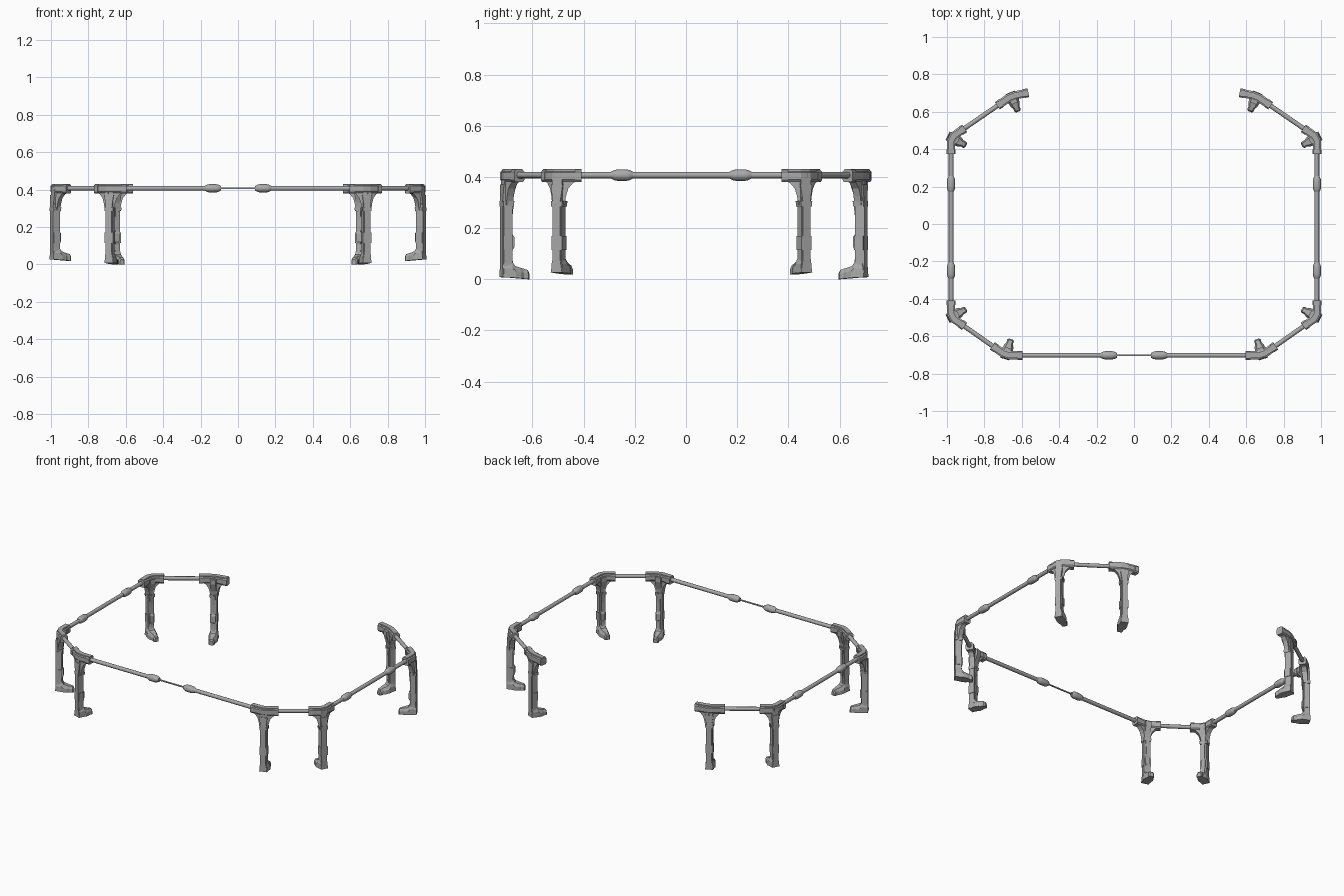
import bpy, bmesh, math
from mathutils import Vector

cube = bpy.data.objects.get("Cube")
if cube:
    bpy.data.objects.remove(cube, do_unlink=True)

metal = bpy.data.materials.new("grey_metal")
metal.use_nodes = True
GREY = (0.4, 0.4, 0.4, 1)
metal.diffuse_color = GREY
metal.node_tree.nodes["Principled BSDF"].inputs["Base Color"].default_value = GREY

UP = Vector((0, 0, 1))
RAIL_Z = 0.407


def loft(name, rings, smooth=False):
    """Skin a row of equal rings and close both ends."""
    bm = bmesh.new()
    rows = [[bm.verts.new(p) for p in ring] for ring in rings]
    n = len(rows[0])
    for a, b in zip(rows, rows[1:]):
        for i in range(n):
            j = (i + 1) % n
            bm.faces.new((a[i], a[j], b[j], b[i]))
    bm.faces.new(rows[0])
    bm.faces.new(rows[-1])
    bmesh.ops.recalc_face_normals(bm, faces=bm.faces)
    mesh = bpy.data.meshes.new(name)
    bm.to_mesh(mesh)
    bm.free()
    mesh.materials.append(metal)
    obj = bpy.data.objects.new(name, mesh)
    bpy.context.collection.objects.link(obj)
    if smooth:
        bpy.ops.object.select_all(action='DESELECT')
        bpy.context.view_layer.objects.active = obj
        obj.select_set(True)
        bpy.ops.object.shade_smooth_by_angle(angle=math.radians(35))
    return obj


def lathe(name, start, along, profile, sides=12):
    """Round solid: profile holds (distance along, radius)."""
    side = along.cross(UP)
    angles = [math.tau * i / sides for i in range(sides)]
    loft(name, [[start + along * s + (side * math.cos(a) + UP * math.sin(a)) * r
                 for a in angles] for s, r in profile], True)


def prism(name, origin, along, profile, half):
    """Upright profile of (distance along, z), extruded sideways."""
    side = along.cross(UP)
    loft(name, [[origin + along * s + UP * z + side * w for s, z in profile]
                for w in (-half, half)])


def sweep(name, path, section):
    """Mitred sweep of a (sideways, z) section along a level path."""
    rings = []
    for i, p in enumerate(path):
        before = (p - path[i - 1]).normalized() if i else None
        after = (path[i + 1] - p).normalized() if i + 1 < len(path) else None
        before, after = before or after, after or before
        mid = (before + after).normalized()
        side = mid.cross(UP) / mid.dot(before)
        rings.append([p + side * w + UP * z for w, z in section])
    loft(name, rings)


def mirrored(half):
    """Full symmetric outline from its right half, listed bottom to top."""
    return half + [(-w, z) for w, z in reversed(half)]


CAP = mirrored([(0.016, 0.383), (0.022, 0.39), (0.022, 0.418), (0.015, 0.422), (0.015, 0.431)])
SLEEVE = mirrored([(0.018, 0.38), (0.024, 0.388), (0.024, 0.42), (0.017, 0.427)])
GUSSET = [(0, 0.42), (0.08, 0.42), (0.08, 0.388), (0.055, 0.376),
          (0.037, 0.355), (0.028, 0.325), (0.022, 0.29), (0, 0.29)]
BRACKET = [(0, 0.415), (0.042, 0.415), (0.042, 0.385), (0.034, 0.36), (0.024, 0.33), (0.018, 0.29), (0, 0.29)]


def post(label, corner, u1, u2, base, reach):
    inward = (u1 + u2).normalized()
    across = inward.cross(UP)

    def block(name, levels):
        """Stack of rectangles: z, outer edge, inner edge, half width."""
        loft(label + name, [[corner + inward * r + across * w + UP * z
                             for r, w in ((r0, -h), (r1, -h), (r1, h), (r0, h))]
                            for z, r0, r1, h in levels])

    # bent cap with end sleeves and curved gussets
    sweep(label + "_cap", [corner + u1 * reach, corner + u1 * 0.018,
                           corner + u2 * 0.018, corner + u2 * reach], CAP)
    for name, u in (("_first", u1), ("_second", u2)):
        sweep(label + name + "_sleeve", [corner + u * (reach - 0.025), corner + u * reach], SLEEVE)
        prism(label + name + "_gusset", corner, u, GUSSET, 0.016)
    prism(label + "_inner_bracket", corner, inward, BRACKET, 0.018)

    # leg core, raised outer plate, collars and inner knob
    block("_leg", [(base + 0.01, -0.016, 0.02, 0.023), (base + 0.07, -0.016, 0.018, 0.02),
                   (0.3, -0.016, 0.018, 0.02), (0.4, -0.014, 0.02, 0.022)])
    block("_outer_plate", [(base + 0.008, -0.021, -0.014, 0.025), (base + 0.06, -0.021, -0.014, 0.016),
                           (0.3, -0.021, -0.014, 0.016), (0.37, -0.018, -0.012, 0.026)])
    block("_upper_collar", [(0.285, -0.02, 0.023, 0.023), (0.305, -0.02, 0.025, 0.025)])
    block("_lower_collar", [(0.115, -0.019, 0.02, 0.023), (0.17, -0.019, 0.02, 0.023)])
    block("_inner_knob", [(0.11, 0.01, 0.02, 0.009), (0.125, 0.01, 0.028, 0.014),
                          (0.165, 0.01, 0.028, 0.014), (0.18, 0.01, 0.02, 0.009)])
    block("_inner_rib", [(base + 0.05, 0.01, 0.025, 0.01), (0.1, 0.01, 0.021, 0.008),
                         (0.24, 0.01, 0.022, 0.008), (0.3, 0.01, 0.027, 0.012)])

    # foot tapering inward to a narrow toe: reach, half width, height
    rings = []
    for r, h, top in ((-0.018, 0.023, 0.07), (0.018, 0.028, 0.07), (0.03, 0.03, 0.052),
                      (0.052, 0.026, 0.045), (0.066, 0.018, 0.042),
                      (0.084, 0.018, 0.036), (0.091, 0.012, 0.026)):
        low = base + 0.008 * (1 - max(r, 0) / 0.091)
        rings.append([corner + inward * r + across * w + UP * z for w, z in (
            (-h, low), (h, low), (h, base + top * 0.6), (h * 0.6, base + top),
            (-h * 0.6, base + top), (-h, base + top * 0.6))])
    loft(label + "_foot", rings)


def rail(name, a, b, radius=0.0125):
    a, b = a + UP * RAIL_Z, b + UP * RAIL_Z
    lathe(name, a, (b - a).normalized(), [(0, radius), ((b - a).length, radius)])


def coupling(name, centre, along):
    lathe(name, centre + UP * RAIL_Z - along * 0.043, along,
          [(0, 0.013), (0.014, 0.02), (0.024, 0.022), (0.062, 0.022), (0.072, 0.02), (0.086, 0.013)])


X, Y = Vector((1, 0, 0)), Vector((0, 1, 0))

for sx, tag in ((1, "left"), (-1, "right")):
    front = Vector((sx * 0.685, -0.702, 0))
    side_front = Vector((sx * 0.978, -0.497, 0))
    side_back = Vector((sx * 0.978, 0.462, 0))
    back = Vector((sx * 0.655, 0.684, 0))
    diag_front = (side_front - front).normalized()
    diag_back = (side_back - back).normalized()
    end_dir = Vector((-sx, 0.2, 0)).normalized()

    post(tag + "_front_post", front, diag_front, X * -sx, 0, 0.088)
    post(tag + "_side_front_post", side_front, -diag_front, Y, 0.018, 0.088)
    post(tag + "_side_back_post", side_back, -diag_back, -Y, 0.018, 0.088)
    post(tag + "_back_post", back, diag_back, end_dir, 0, 0.092)

    # rails and couplings
    rail(tag + "_front_diagonal_rail", front, side_front)
    rail(tag + "_side_rail", side_front, side_back)
    rail(tag + "_back_diagonal_rail", side_back, back)
    rail(tag + "_front_rail", front, Vector((sx * 0.135, -0.702, 0)))
    coupling(tag + "_front_coupling", Vector((sx * 0.135, -0.702, 0)), X)
    for name, y in (("_side_front_coupling", -0.25), ("_side_back_coupling", 0.213)):
        coupling(tag + name, Vector((sx * 0.978, y, 0)), Y)

# thin link between the front couplings
rail("front_link", Vector((-0.135, -0.702, 0)), Vector((0.135, -0.702, 0)), 0.005)
